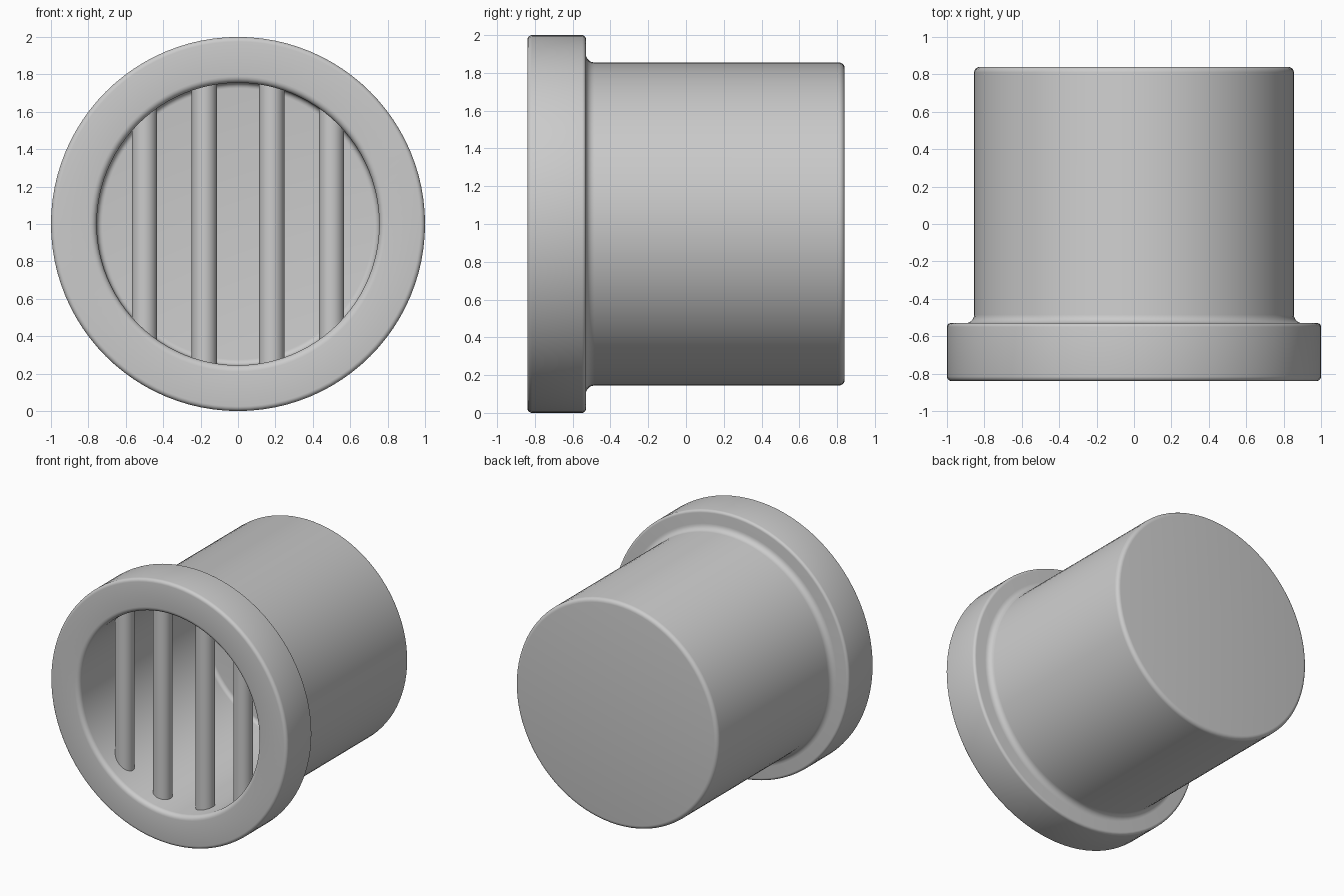
import bpy, bmesh, math
from mathutils import Vector, Matrix

cube = bpy.data.objects.get("Cube")
if cube:
    bpy.data.objects.remove(cube, do_unlink=True)

# Single grey material
grey = bpy.data.materials.new("plain grey")
grey.use_nodes = True
colour = (0.6, 0.6, 0.6, 1)
grey.diffuse_color = colour
grey.node_tree.nodes["Principled BSDF"].inputs["Base Color"].default_value = colour


def finish(obj):
    obj.data.materials.append(grey)
    bpy.ops.object.select_all(action="DESELECT")
    obj.select_set(True)
    bpy.context.view_layer.objects.active = obj
    bpy.ops.object.shade_smooth_by_angle(angle=math.radians(35))


def rounded(corners, steps=5):
    """Replace each corner (radius, y, fillet) by a quarter-round arc."""
    pts = []
    for i, (r, y, f) in enumerate(corners):
        p = Vector((r, y))
        if f == 0:
            pts.append(p)
            continue
        a = (Vector(corners[i - 1][:2]) - p).normalized() * f
        b = (Vector(corners[i + 1][:2]) - p).normalized() * f
        for k in range(steps + 1):
            t = k / steps * math.pi / 2
            pts.append(p + a * (1 - math.sin(t)) + b * (1 - math.cos(t)))
    return pts


def lathe(name, corners, sides):
    bm = bmesh.new()
    verts = [bm.verts.new((p.x, p.y, 0)) for p in rounded(corners)]
    edges = [bm.edges.new(pair) for pair in zip(verts, verts[1:])]
    bmesh.ops.spin(bm, geom=verts + edges, cent=(0, 0, 0), axis=(0, 1, 0),
                   angle=math.tau, steps=sides)
    bmesh.ops.remove_doubles(bm, verts=bm.verts, dist=0.0005)
    bmesh.ops.recalc_face_normals(bm, faces=bm.faces)
    mesh = bpy.data.meshes.new(name)
    bm.to_mesh(mesh)
    bm.free()
    obj = bpy.data.objects.new(name, mesh)
    obj.location.z = 1
    bpy.context.collection.objects.link(obj)
    finish(obj)


# Hollow cup with a flanged rim: back, body, flange, mouth, cavity floor
BORE = 0.755
lathe("flanged_cup", [
    (0, 0.84, 0),
    (0.855, 0.84, 0.03),
    (0.855, -0.53, 0.045),
    (1.0, -0.53, 0.02),
    (1.0, -0.84, 0.025),
    (BORE, -0.84, 0.035),
    (BORE, 0.63, 0.03),
    (0, 0.63, 0),
], 96)

# Round vertical bars, their ends buried in the wall of the cup
for side, x in (("right_outer", -0.5), ("right_inner", -0.18),
                ("left_inner", 0.18), ("left_outer", 0.5)):
    half = math.sqrt((BORE + 0.05) ** 2 - x * x)
    bpy.ops.mesh.primitive_cylinder_add(vertices=32, radius=0.0675, depth=2 * half,
                                        location=(x, -0.65, 1))
    bar = bpy.context.object
    bar.name = side + "_bar"
    finish(bar)
